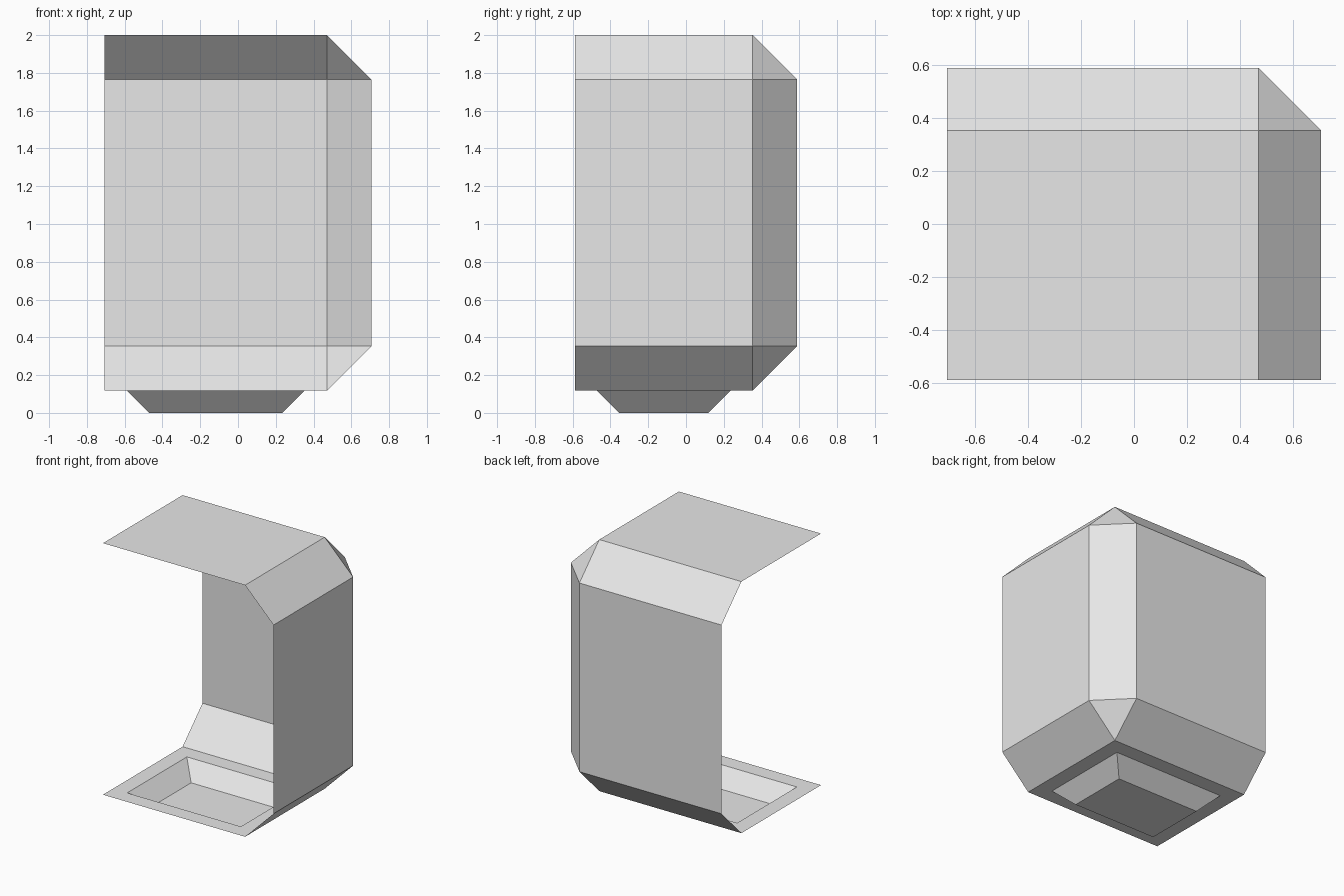
import bpy
import bmesh
from mathutils import Matrix, Vector

cube = bpy.data.objects.get("Cube")
if cube:
    bpy.data.objects.remove(cube, do_unlink=True)

U = 2 / 17                       # module size
WIDTH, DEPTH, HEIGHT = 12 * U, 10 * U, 16 * U

grey = bpy.data.materials.new("light grey")
grey.use_nodes = True
grey.diffuse_color = (0.8, 0.8, 0.8, 1)
grey.node_tree.nodes["Principled BSDF"].inputs["Base Color"].default_value = (0.8, 0.8, 0.8, 1)

# Box raised by the depth of the floor tray
bm = bmesh.new()
bmesh.ops.create_cube(bm, size=1, matrix=Matrix.Translation((0, 0, U + HEIGHT / 2))
                      @ Matrix.Diagonal((WIDTH, DEPTH, HEIGHT, 1)))
bm.normal_update()

# Open the front and the -x side
open_sides = [f for f in bm.faces if f.normal.x < -0.5 or f.normal.y < -0.5]
bmesh.ops.delete(bm, geom=open_sides, context='FACES')

# Chamfer every edge where two remaining panels meet
joints = [e for e in bm.edges if len(e.link_faces) == 2]
bmesh.ops.bevel(bm, geom=joints, offset=2 * U, offset_type='OFFSET', segments=1,
                profile=0.5, affect='EDGES', clamp_overlap=False)
bm.normal_update()

# Sunken tray in the floor: flat rim, then sloping sides
floor = min(bm.faces, key=lambda f: f.normal.z)
for drop in (0, U):
    bmesh.ops.inset_individual(bm, faces=[floor], thickness=U, use_even_offset=True)
    bmesh.ops.translate(bm, verts=floor.verts[:], vec=Vector((0, 0, -drop)))

bm.normal_update()
mesh = bpy.data.meshes.new("corner_shell")
bm.to_mesh(mesh)
bm.free()
mesh.materials.append(grey)
shell = bpy.data.objects.new("corner_shell", mesh)
bpy.context.collection.objects.link(shell)
